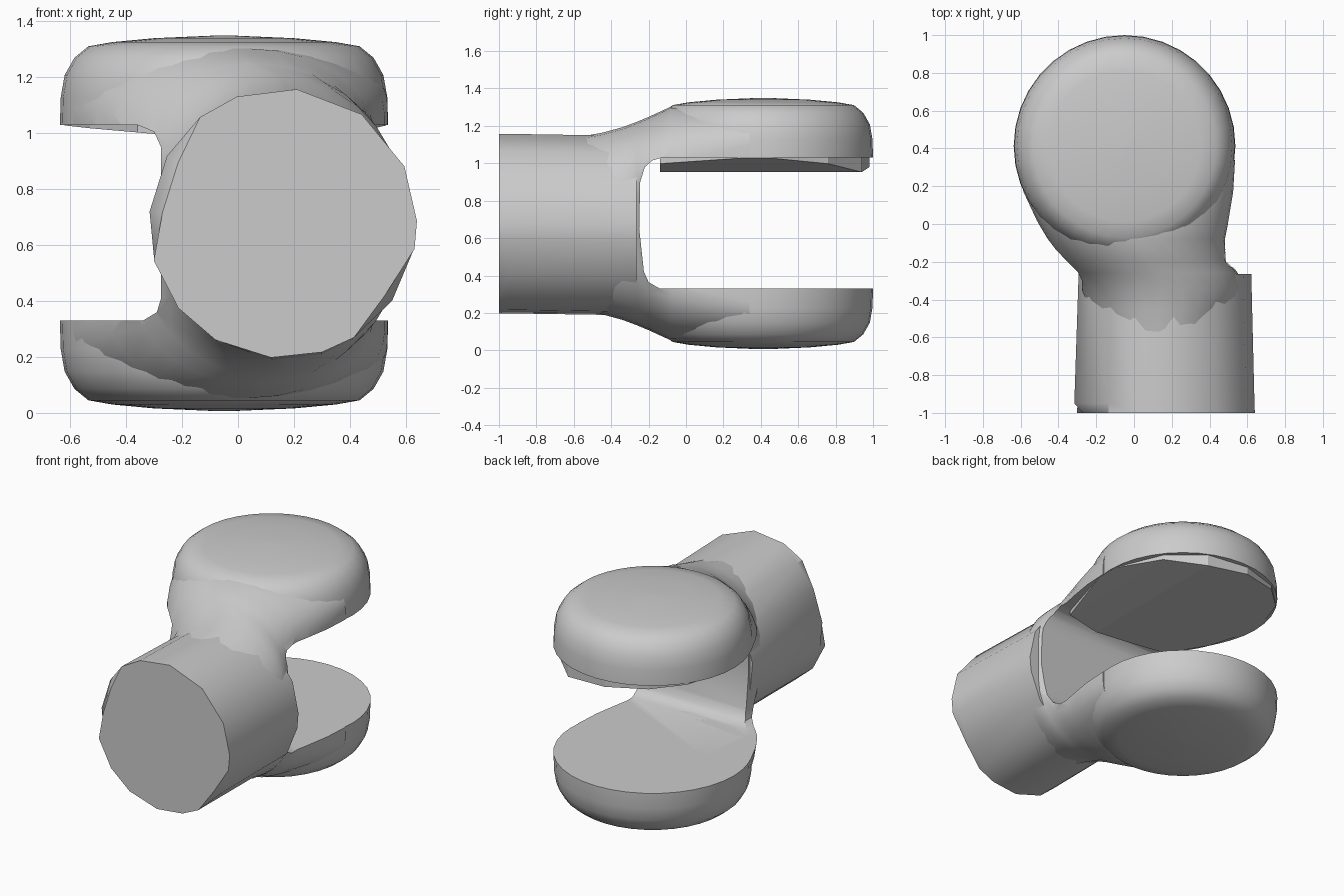
import bpy, bmesh, math

if "Cube" in bpy.data.objects:
    bpy.data.objects.remove(bpy.data.objects["Cube"])

grey = bpy.data.materials.new("plain_grey")
grey.use_nodes = True
tone = (0.6, 0.6, 0.6, 1)
grey.diffuse_color = tone
grey.node_tree.nodes["Principled BSDF"].inputs["Base Color"].default_value = tone

MID = 0.678  # height of the symmetry plane between the arms


def loft(name, rings):
    """Skin a list of equal-length point rings and cap both ends."""
    bm = bmesh.new()
    rows = [[bm.verts.new(p) for p in ring] for ring in rings]
    n = len(rows[0])
    for a, b in zip(rows, rows[1:]):
        for i in range(n):
            j = (i + 1) % n
            bm.faces.new((a[i], a[j], b[j], b[i]))
    bm.faces.new(rows[0][::-1])
    bm.faces.new(rows[-1])
    bmesh.ops.recalc_face_normals(bm, faces=bm.faces)
    mesh = bpy.data.meshes.new(name)
    bm.to_mesh(mesh)
    bm.free()
    mesh.materials.append(grey)
    obj = bpy.data.objects.new(name, mesh)
    bpy.context.collection.objects.link(obj)
    return obj


def smooth(obj, angle):
    bpy.ops.object.select_all(action='DESELECT')
    obj.select_set(True)
    bpy.context.view_layer.objects.active = obj
    bpy.ops.object.shade_smooth_by_angle(angle=math.radians(angle))


def carve(obj, cutter):
    cut = obj.modifiers.new("carve", 'BOOLEAN')
    cut.operation, cut.solver, cut.object = 'DIFFERENCE', 'EXACT', cutter
    bpy.context.view_layer.objects.active = obj
    bpy.ops.object.modifier_apply(modifier=cut.name)


def section(y, left, right, half_h, rx, rz, steps=8):
    """Rounded rectangle across y with elliptical corners."""
    cx, w = (left + right) / 2, (right - left) / 2
    rx = min(rx, w * 0.97)
    pts = []
    for q, (sx, sz) in enumerate([(1, 1), (-1, 1), (-1, -1), (1, -1)]):
        for k in range(steps):
            a = math.pi / 2 * (q + k / (steps - 1))
            pts.append((cx + sx * (w - rx) + rx * math.cos(a), y,
                        MID + sz * (half_h - rz) + rz * math.sin(a)))
    return pts


def circle(cx, cy, r, sides):
    return [(cx + r * math.cos(math.tau * i / sides), cy + r * math.sin(math.tau * i / sides))
            for i in range(sides)]


# Neck that spreads from the shank into both arms:
# y, left x, right x, half height, corner radius in x and z
stations = [
    (-0.62, -0.20, 0.50, 0.455, 0.34, 0.43),
    (-0.45, -0.25, 0.56, 0.485, 0.39, 0.44),
    (-0.34, -0.285, 0.585, 0.515, 0.42, 0.44),
    (-0.26, -0.335, 0.55, 0.545, 0.43, 0.40),
    (-0.20, -0.385, 0.505, 0.57, 0.43, 0.35),
    (-0.08, -0.46, 0.485, 0.625, 0.45, 0.30),
    (0.02, -0.515, 0.50, 0.625, 0.40, 0.27),
    (0.17, -0.585, 0.525, 0.605, 0.28, 0.22),
    (0.34, -0.625, 0.535, 0.58, 0.15, 0.16),
]
neck = loft("forked_neck", [section(*s) for s in stations])

# Round arm ends, one profile mirrored about the mid plane: radius, height
profile = [(0.02, 0.672), (0.25, 0.662), (0.40, 0.648), (0.485, 0.633),
           (0.535, 0.592), (0.57, 0.53), (0.584, 0.45), (0.587, 0.35)]
levels = [(r, MID + h) for r, h in profile] + [(r, MID - h) for r, h in profile[::-1]]
discs = loft("arm_discs", [[(x, y, z) for x, y in circle(-0.05, 0.413, r, 36)]
                           for r, z in levels])

# Slot between the arms, with rounded inner corners
slot = [(-0.13, 1.03), (-0.18, 1.015), (-0.22, 0.98), (-0.245, 0.90), (-0.25, 0.65),
        (-0.225, 0.42), (-0.20, 0.365), (-0.14, 0.33), (1.2, 0.33), (1.2, 1.03)]
slot_cutter = loft("slot_cutter", [[(x, y, z) for y, z in slot] for x in (-1, 1)])
carve(neck, slot_cutter)
carve(discs, slot_cutter)

# Hollow on the neck's side, between the arms
side = [(-1, 1.03), (-0.36, 1.03), (-0.30, 1.005), (-0.275, 0.95),
        (-0.275, 0.41), (-0.29, 0.36), (-0.34, 0.33), (-1, 0.33)]
side_cutter = loft("side_cutter", [[(x, y, z) for x, z in side] for y in (-0.9, 0.3)])
carve(neck, side_cutter)

for cutter in (slot_cutter, side_cutter):
    bpy.data.objects.remove(cutter)
smooth(neck, 40)
smooth(discs, 32)

# Uneven round shank; two chipped stretches on its front rim (angle, rim scale)
rim = [(1, 1), (25, 1), (54, 1), (84, 1), (110, 1), (128, 1), (150, 0.9), (175, 0.9), (196, 1),
       (219, 1), (240, 1), (265, 1), (287, 1), (302, 1), (325, 0.93), (349, 1)]
shank_rings = []
for y, cx, cz, w, h, chipped in ((-1.0, 0.16, MID, 0.48, 0.482, True),
                                 (-0.95, 0.16, MID, 0.478, 0.482, False),
                                 (-0.265, 0.163, 0.667, 0.458, 0.482, False)):
    ring = []
    for degrees, scale in rim:
        a, s = math.radians(degrees), scale if chipped else 1
        ring.append((cx + w * s * math.cos(a), y, cz + h * s * math.sin(a)))
    shank_rings.append(ring)
shank = loft("shank", shank_rings)
smooth(shank, 32)

# Shallow ridge under the upper arm: x, front y, back y, depth below the arm
ridge = [(-0.62, 0.35, 0.50, 0.0), (-0.53, 0.10, 0.74, 0.01), (-0.36, -0.13, 0.90, 0.025),
         (-0.1, -0.14, 0.98, 0.048), (0.19, -0.14, 0.94, 0.075),
         (0.40, -0.14, 0.76, 0.03), (0.53, 0.30, 0.45, 0.0)]
loft("underside_ridge", [
    [(x, front, 1.028 - d), (x, back, 1.028 - d), (x, back, 1.04), (x, front, 1.04)]
    for x, front, back, d in ridge])
